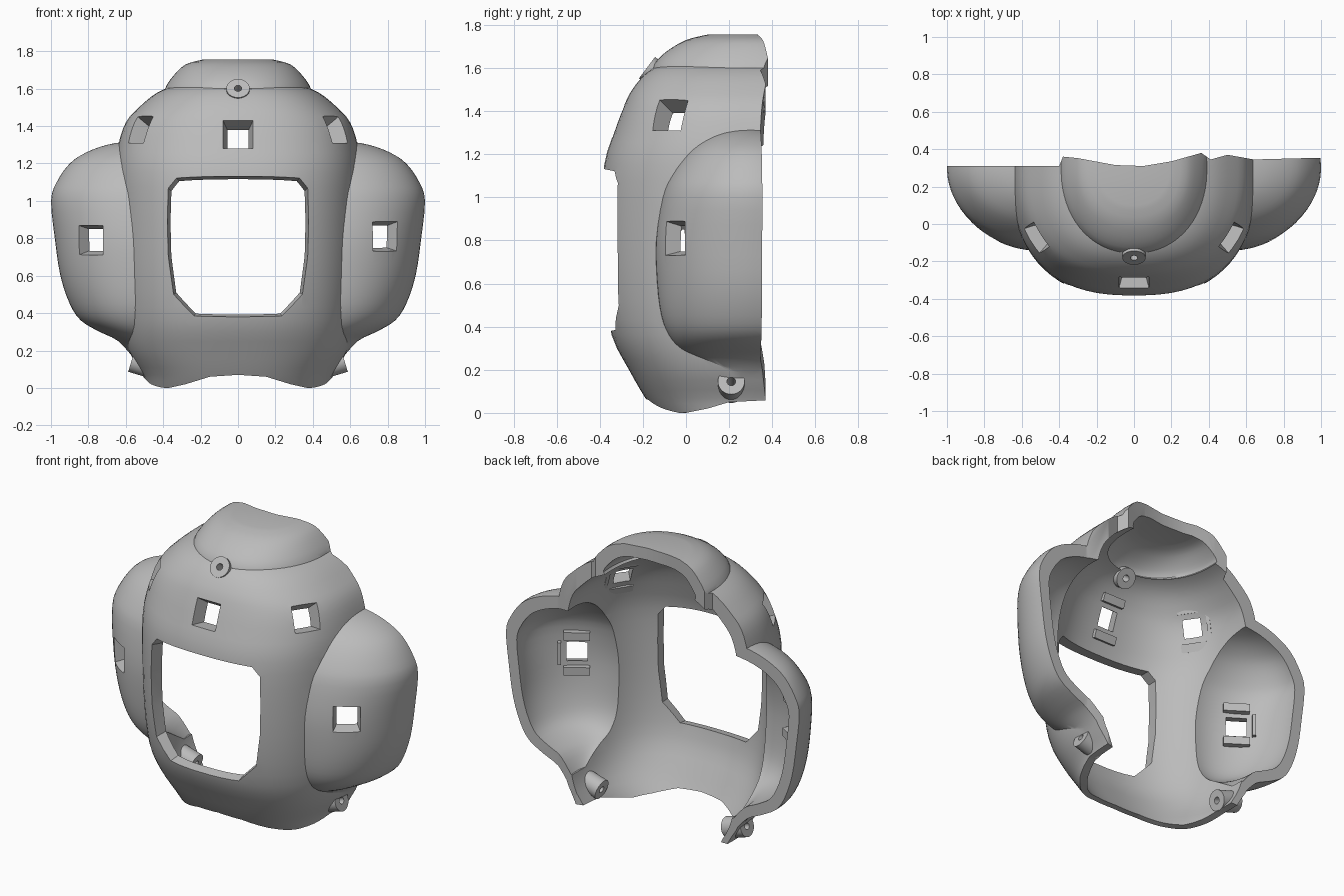
import bpy, bmesh
from math import cos, sin, pi, copysign
from mathutils import Vector, Matrix

if "Cube" in bpy.data.objects:
    bpy.data.objects.remove(bpy.data.objects["Cube"])

grey = bpy.data.materials.new("plain_grey")
grey.use_nodes = True
grey.diffuse_color = (0.5, 0.5, 0.5, 1)
grey.node_tree.nodes["Principled BSDF"].inputs["Base Color"].default_value = (0.5, 0.5, 0.5, 1)

BACK = 0.3   # y of the widest section
WALL = 0.075


def add_object(name, bm):
    bmesh.ops.recalc_face_normals(bm, faces=bm.faces)
    mesh = bpy.data.meshes.new(name)
    bm.to_mesh(mesh)
    bm.free()
    mesh.materials.append(grey)
    ob = bpy.data.objects.new(name, mesh)
    bpy.context.collection.objects.link(ob)
    return ob


def smooth_rows(rows, steps=3):
    pts = [Vector(r) for r in rows]
    out = []
    for i in range(len(pts) - 1):
        a, b, c, d = pts[max(i - 1, 0)], pts[i], pts[i + 1], pts[min(i + 2, len(pts) - 1)]
        for k in range(steps):
            t = k / steps
            out.append(0.5 * (2 * b + (c - a) * t + (2 * a - 5 * b + 4 * c - d) * t ** 2
                              + (3 * b - a - 3 * c + d) * t ** 3))
    return out + [pts[-1]]


def loft(name, rows, cx=0, power=2.0, side=1, inner=None, count=72):
    """Rows are (height, outer x, front y); inner = (pivot z, x, y and z scale)."""
    bm = bmesh.new()
    rings = []
    for z, xmax, yfront in smooth_rows(rows):
        hw, hd = xmax - cx, BACK - yfront
        ring = []
        for i in range(count):
            a = 2 * pi * (i + 0.5) / count
            px = hw * copysign(abs(cos(a)) ** (2 / power), cos(a))
            py = hd * copysign(abs(sin(a)) ** (2 / power), sin(a))
            pz = z
            if inner:
                pivot, sx, sy, sz = inner
                px, py, pz = px * sx, py * sy, pivot + (z - pivot) * sz
            ring.append(bm.verts.new((side * (cx + px), BACK + py, pz)))
        rings.append(ring)
    for lo, hi in zip(rings, rings[1:]):
        for i in range(count):
            j = (i + 1) % count
            bm.faces.new((lo[i], lo[j], hi[j], hi[i]))
    bm.faces.new(rings[0])
    bm.faces.new(rings[-1])
    return add_object(name, bm)


def prism(name, points, place, near, far, taper=1.0, centre=(0, 0)):
    """Extrude a 2D outline; place(u, v, w) maps it into space."""
    bm = bmesh.new()
    ends = []
    for w, s in ((near, 1.0), (far, taper)):
        ends.append([bm.verts.new(place(centre[0] + (u - centre[0]) * s,
                                        centre[1] + (v - centre[1]) * s, w)) for u, v in points])
    n = len(points)
    for i in range(n):
        j = (i + 1) % n
        bm.faces.new((ends[0][i], ends[0][j], ends[1][j], ends[1][i]))
    bm.faces.new(ends[0])
    bm.faces.new(ends[1])
    return add_object(name, bm)


def frame(point, direction):
    return Matrix.Translation(point) @ Vector(direction).to_track_quat('Z', 'Y').to_matrix().to_4x4()


def cone(name, mat, low, high, r_low, r_high, segments, turn=0.0):
    bm = bmesh.new()
    local = Matrix.Translation((0, 0, (low + high) / 2)) @ Matrix.Rotation(turn, 4, 'Z')
    bmesh.ops.create_cone(bm, cap_ends=True, segments=segments, radius1=r_low, radius2=r_high,
                          depth=high - low, matrix=mat @ local)
    return add_object(name, bm)


def boolean(ob, tool, operation, keep=False):
    mod = ob.modifiers.new("cut", 'BOOLEAN')
    mod.operation, mod.object, mod.solver = operation, tool, 'EXACT'
    bpy.context.view_layer.objects.active = ob
    bpy.ops.object.modifier_apply(modifier=mod.name)
    if not keep:
        bpy.data.objects.remove(tool)


# Section tables for the hood, side lobes and crown
hood = [(-.1, .45, -.06), (0, .485, -.14), (.07, .51, -.19), (.2, .585, -.265), (.36, .625, -.345),
        (.6, .645, -.385), (.9, .655, -.395), (1.15, .66, -.38), (1.3, .64, -.335), (1.42, .6, -.29),
        (1.5, .53, -.25), (1.58, .43, -.18), (1.63, .3, -.08), (1.66, .12, .1)]
lobe = [(.15, .55, .2), (.25, .64, .05), (.3, .74, -.03), (.36, .84, -.08), (.45, .9, -.115),
        (.6, .95, -.135), (.8, .98, -.14), (1, 1, -.11), (1.1, .97, -.07), (1.2, .9, 0),
        (1.26, .81, .07), (1.3, .7, .15), (1.32, .58, .24)]
crown = [(1.48, .3, 0), (1.56, .375, -.1), (1.6, .39, -.155), (1.67, .345, -.1),
         (1.73, .28, 0), (1.755, .19, .1)]


def solid(name, hollow):
    main = loft(name, hood, power=2.5, inner=(-.76, .886, .892, .969) if hollow else None)
    for side in (1, -1):
        part = loft("side_lobe", lobe, cx=.52, side=side, inner=(.75, .85, .83, .87) if hollow else None)
        boolean(main, part, 'UNION')
    top = loft("crown", crown, power=2.2, inner=(1.48, .81, .83, .73) if hollow else None)
    boolean(main, top, 'UNION')
    return main


# Hollow shell
shell = solid("mask_shell", False)


def surface(origin, direction):
    hit, point, normal, _ = shell.ray_cast(Vector(origin), Vector(direction))
    return point, normal


windows = [surface((x, -2, z), (0, 1, 0)) for x, z in
           ((0, 1.355), (.53, 1.385), (-.53, 1.385), (.79, .81), (-.79, .79))]
side_mounts = [(surface((s * 2, .21, .14), (-s, 0, 0))[0], (s, 0, .3)) for s in (1, -1)]
boolean(shell, solid("cavity", True), 'DIFFERENCE')

# Face opening, tapering inward
half = [(.25, .36), (.37, .48), (.4, .7), (.405, .9), (.4, 1.09), (.35, 1.145)]
outline = half + [(-x, z) for x, z in reversed(half)]
boolean(shell, prism("face_cut", outline, lambda u, v, w: (u, w, v), -.45, .1, .72, (0, .76)), 'DIFFERENCE')

# Wavy back rim
rim = [(-1.3, .31), (-.4, .31), (-.38, .36), (-.3, .352), (-.1, .315), (.05, .31), (.2, .335),
       (.36, .38), (.41, .345), (.5, .37), (.64, .345), (1.3, .362), (1.3, 2), (-1.3, 2)]
boolean(shell, prism("rim_cut", rim, lambda u, v, w: (u, v, w), -1, 3), 'DIFFERENCE')

# Arched chin and rising rear lower edge
arch = [(.15, .06), (.28, .02), (.37, 0), (.45, .003), (.6, .04), (.6, -.5)]
arch = [(0, .07)] + arch + [(-x, z) for x, z in reversed(arch)]
boolean(shell, prism("chin_cut", arch, lambda u, v, w: (u, w, v), -1, 1), 'DIFFERENCE')
lift = [(-.05, -.01), (.1, .02), (.2, .05), (.5, .065), (.5, -.5), (-.05, -.5)]
boolean(shell, prism("lift_cut", lift, lambda u, v, w: (w, u, v), -1, 1), 'DIFFERENCE')

# Square tapered windows with clips on the inside
for point, normal in windows:
    mat = frame(point, normal)
    boolean(shell, cone("window_cut", mat, -.16, .05, .05, .134, 4, pi / 4), 'DIFFERENCE')
    bars = [((0, .11), (.15, .05)), ((0, -.11), (.15, .05))]
    if abs(point.x) > .1:
        bars.append(((copysign(.1, point.x), 0), (.02, .14)))
    for (u, v), (w, h) in bars:
        bm = bmesh.new()
        box = mat @ Matrix.Translation((u, v, -.085)) @ Matrix.Diagonal((w, h, .055, 1))
        bmesh.ops.create_cube(bm, size=1, matrix=box)
        add_object("window_clip", bm)

# Round strap mounts with a bore
mounts = side_mounts + [(Vector((0, -.165, 1.59)), (0, -.8, .6))]
for point, axis in mounts:
    mat = frame(point, axis)
    radius = .062
    boss = cone("strap_mount", mat, -.12, .02, radius, radius, 32)
    bore = cone("bore_cut", mat, -.3, .2, .02, .02, 16)
    boolean(boss, bore, 'DIFFERENCE', keep=True)
    boolean(shell, bore, 'DIFFERENCE')

# Smooth shading with crisp edges
bpy.ops.object.select_all(action='DESELECT')
for ob in bpy.context.collection.objects:
    if ob.type == 'MESH' and ob.name.startswith(("mask_shell", "strap_mount")):
        ob.select_set(True)
bpy.context.view_layer.objects.active = shell
bpy.ops.object.shade_smooth_by_angle(angle=pi / 6)
